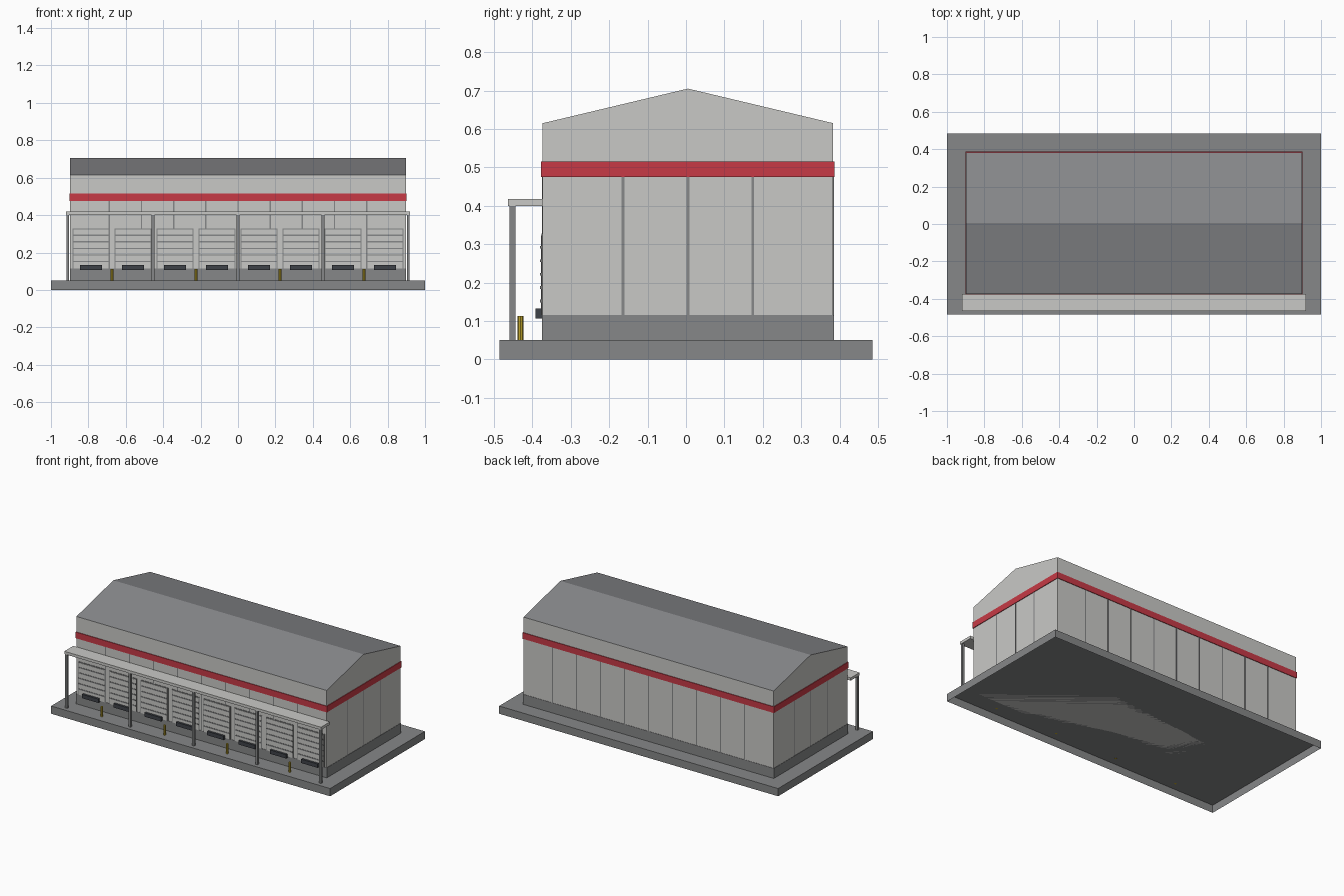
import bpy, bmesh

cube = bpy.data.objects.get("Cube")
if cube:
    bpy.data.objects.remove(cube)


def material(name, hex_code):
    # sRGB hex to linear
    rgb = [int(hex_code[i:i + 2], 16) / 255 for i in (0, 2, 4)]
    lin = [c / 12.92 if c < 0.04 else ((c + 0.055) / 1.055) ** 2.4 for c in rgb]
    m = bpy.data.materials.new(name)
    m.use_nodes = True
    m.diffuse_color = (*lin, 1)
    m.node_tree.nodes["Principled BSDF"].inputs["Base Color"].default_value = (*lin, 1)
    return m


WALL = material("pale wall", "c9c9c6")
GREY = material("concrete grey", "868788")
ROOF = material("roof grey", "88898c")
RED = material("red stripe", "c73a46")
DARK = material("dark rubber", "3f4248")
YELLOW = material("safety yellow", "c2a82c")


def finish(name, bm, *mats):
    bmesh.ops.recalc_face_normals(bm, faces=bm.faces)
    me = bpy.data.meshes.new(name)
    bm.to_mesh(me)
    bm.free()
    for m in mats:
        me.materials.append(m)
    ob = bpy.data.objects.new(name, me)
    bpy.context.collection.objects.link(ob)
    return ob


def add_box(bm, x, y, z):
    # x, y, z are (low, high) pairs
    verts = bmesh.ops.create_cube(bm, size=1)["verts"]
    for v in verts:
        for i, (lo, hi) in enumerate((x, y, z)):
            v.co[i] = lo if v.co[i] < 0 else hi


def boxes(name, mat, *specs):
    bm = bmesh.new()
    for s in specs:
        add_box(bm, *s)
    return finish(name, bm, mat)


def around(c, w):
    return (c - w / 2, c + w / 2)


HALF = 0.897
FRONT, BACK = -0.373, 0.383
MID = (FRONT + BACK) / 2
GROUND, PLINTH, STRIPE, EAVE, RIDGE = 0.05, 0.115, 0.475, 0.615, 0.705

# Ground slab, open underneath
bm = bmesh.new()
add_box(bm, (-1, 1), (-0.485, 0.485), (0, GROUND))
bm.normal_update()
bmesh.ops.delete(bm, geom=[f for f in bm.faces if f.normal.z < -0.5], context="FACES_ONLY")
finish("ground_slab", bm, GREY)

# Hall with gable ends; the sloped faces take the roof colour
bm = bmesh.new()
profile = [(FRONT, GROUND), (BACK, GROUND), (BACK, EAVE), (MID, RIDGE), (FRONT, EAVE)]
end = bm.faces.new([bm.verts.new((-HALF, y, z)) for y, z in profile])
ext = bmesh.ops.extrude_face_region(bm, geom=[end], use_keep_orig=True)["geom"]
bmesh.ops.translate(bm, vec=(2 * HALF, 0, 0),
                    verts=[g for g in ext if isinstance(g, bmesh.types.BMVert)])
bmesh.ops.recalc_face_normals(bm, faces=bm.faces)
for f in bm.faces:
    f.material_index = 1 if f.normal.z > 0.5 else 0
finish("hall", bm, WALL, ROOF)


def band(name, mat, out, z):
    boxes(name, mat, ((-HALF - out, HALF + out), (FRONT - out, BACK + out), z))


# Plinth and painted band
band("plinth", GREY, 0.002, (GROUND, PLINTH))
band("stripe", RED, 0.004, (STRIPE, 0.515))

# Panel seams on all four walls
tall = (PLINTH, STRIPE)
boxes("long_wall_seams", GREY,
      *[(around(i * 0.172, 0.007), (y - 0.002, y + 0.002), tall)
        for i in range(-4, 5) for y in (FRONT, BACK)])
boxes("end_wall_seams", GREY,
      *[((x - 0.002, x + 0.002), around(MID + i * 0.169, 0.007), tall)
        for i in (-1, 0, 1) for x in (-HALF, HALF)])

# Loading doors with frame, panel, ribs and bumper
for n in range(8):
    c = (n - 3.5) * 0.2245
    tag = f"_{n + 1}"
    boxes("door_frame" + tag, GREY, (around(c, 0.196), (FRONT - 0.003, FRONT), (PLINTH, 0.328)))
    boxes("door_panel" + tag, WALL, (around(c, 0.186), (FRONT - 0.005, FRONT), (PLINTH, 0.323)))
    boxes("door_ribs" + tag, GREY,
          *[(around(c, 0.186), (FRONT - 0.007, FRONT), around(0.152 + i * 0.035, 0.007))
            for i in range(5)])
    boxes("dock_bumper" + tag, DARK, (around(c, 0.117), (-0.392, FRONT), (0.107, 0.132)))

# Canopy and its posts
boxes("canopy", WALL, ((-0.92, 0.92), (-0.464, FRONT), (0.4, 0.418)))
boxes("canopy_posts", GREY,
      *[(around(i * 0.455, 0.015), around(-0.452, 0.015), (GROUND, 0.4)) for i in range(-2, 3)])

# Bollards
for n in range(4):
    bpy.ops.mesh.primitive_cylinder_add(vertices=8, radius=0.0075, depth=0.064,
                                        location=((n - 1.5) * 0.449, -0.431, 0.081))
    ob = bpy.context.object
    ob.name = f"bollard_{n + 1}"
    ob.data.materials.append(YELLOW)
